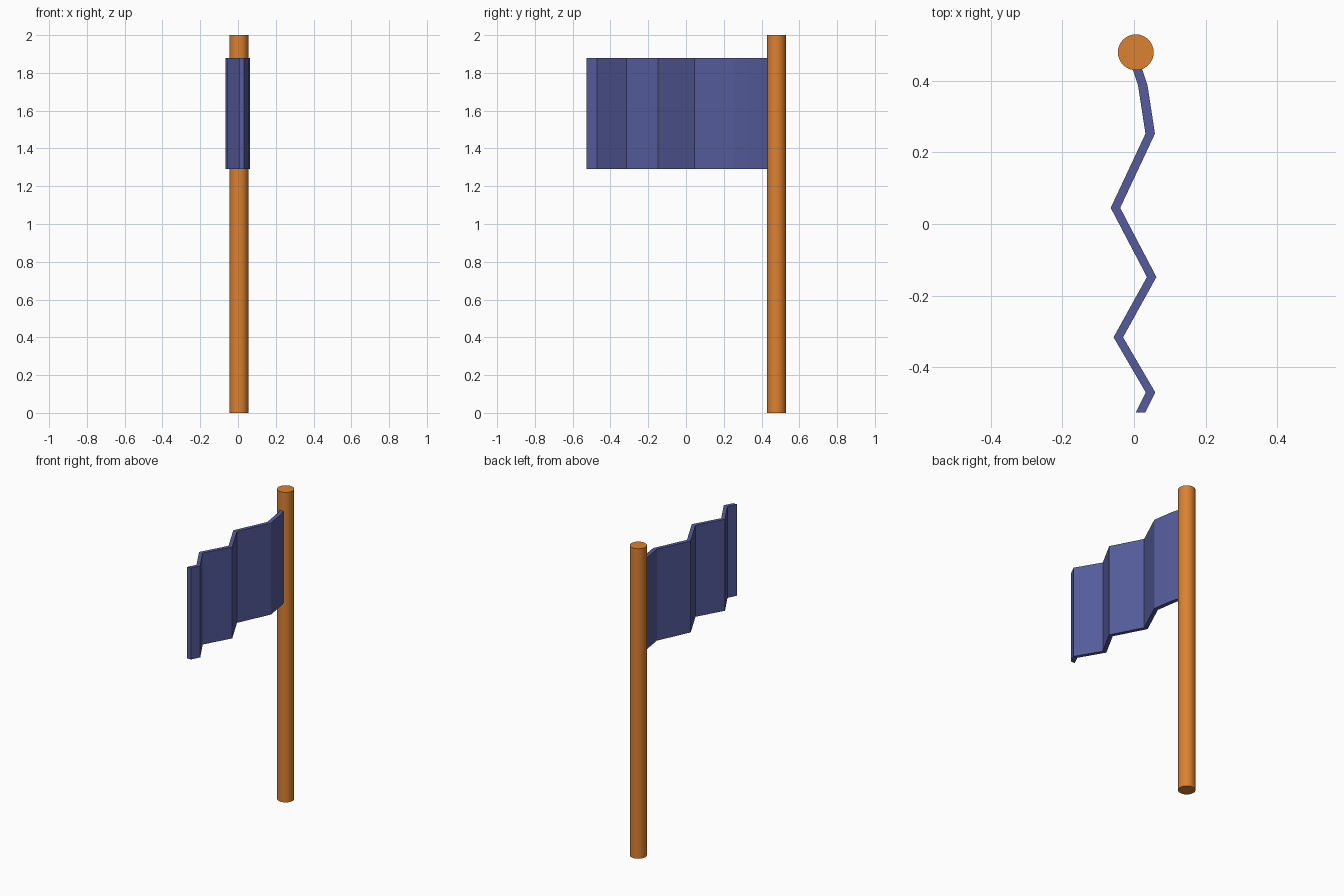
import bpy, bmesh

if "Cube" in bpy.data.objects:
    bpy.data.objects.remove(bpy.data.objects["Cube"])


def paint(obj, name, color):
    mat = bpy.data.materials.new(name)
    mat.diffuse_color = (*color, 1)
    mat.use_nodes = True
    mat.node_tree.nodes["Principled BSDF"].inputs["Base Color"].default_value = mat.diffuse_color
    obj.data.materials.append(mat)


def smooth(obj):
    bpy.ops.object.select_all(action='DESELECT')
    obj.select_set(True)
    bpy.context.view_layer.objects.active = obj
    bpy.ops.object.shade_smooth_by_angle(angle=0.5236)


# Round pole
bpy.ops.mesh.primitive_cylinder_add(vertices=32, radius=0.05, depth=2, location=(0.005, 0.479, 1))
pole = bpy.context.object
pole.name = "pole"
paint(pole, "orange", (0.72, 0.22, 0.03))
smooth(pole)

# Zigzag cloth: left edge seen from above, offset in x for thickness, extruded up
path = [(-0.015, 0.465), (0.011, 0.388), (0.032, 0.252), (-0.065, 0.045),
        (0.036, -0.148), (-0.057, -0.316), (0.033, -0.47), (0.005, -0.526)]
THICK, BOTTOM, TOP = 0.0265, 1.29, 1.88

bm = bmesh.new()
rows = []
for x, y in path:
    rows.append([bm.verts.new(p) for p in ((x, y, BOTTOM), (x + THICK, y, BOTTOM),
                                           (x + THICK, y, TOP), (x, y, TOP))])
for a, b in zip(rows, rows[1:]):
    for i in range(4):
        j = (i + 1) % 4
        bm.faces.new((a[i], a[j], b[j], b[i]))
bm.faces.new(rows[0])
bm.faces.new(rows[-1])
bmesh.ops.recalc_face_normals(bm, faces=bm.faces)
mesh = bpy.data.meshes.new("flag_cloth")
bm.to_mesh(mesh)
bm.free()
flag = bpy.data.objects.new("flag_cloth", mesh)
bpy.context.collection.objects.link(flag)
paint(flag, "blue", (0.09, 0.107, 0.33))
smooth(flag)
